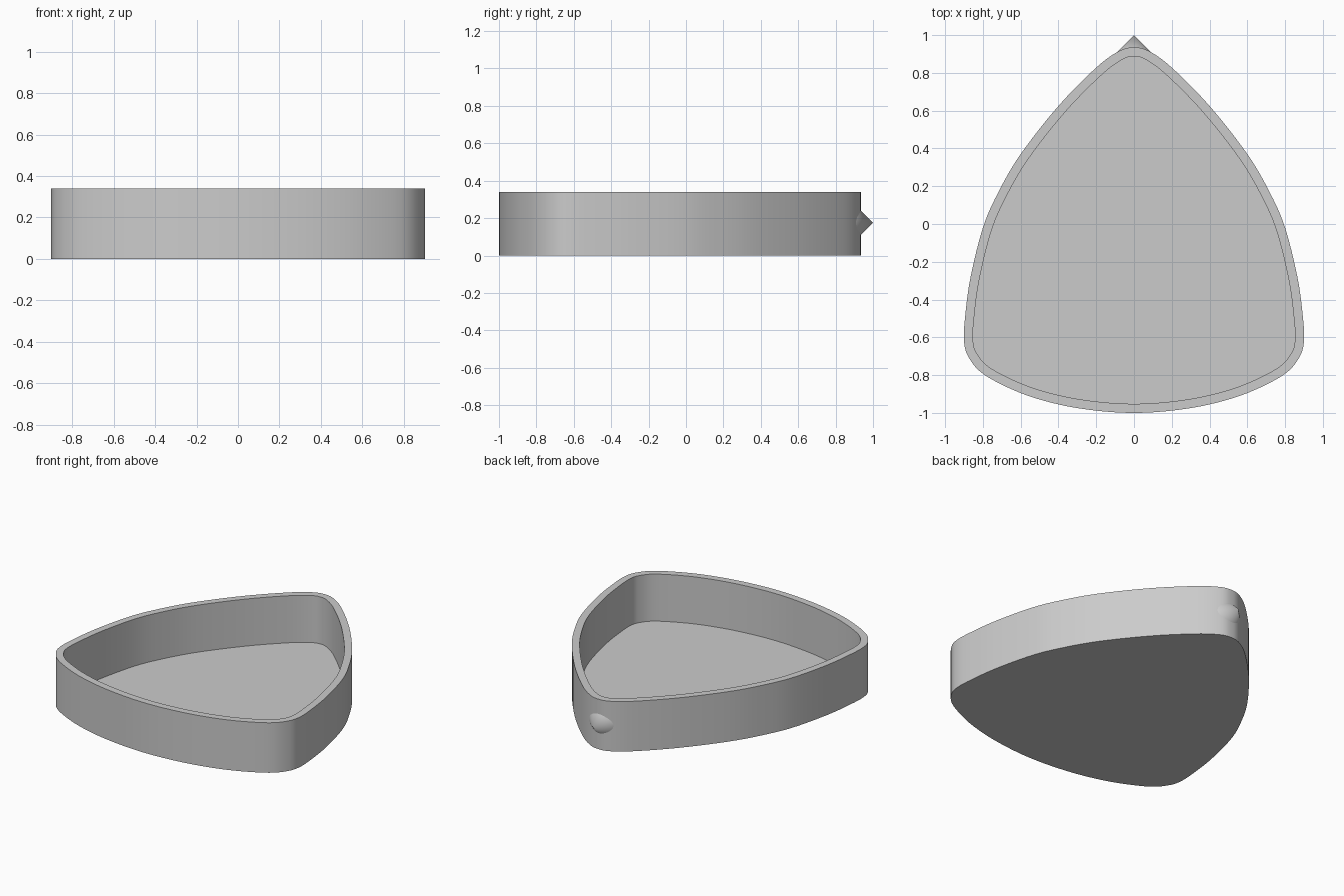
import bpy
import bmesh
import math
from mathutils import Vector

cube = bpy.data.objects.get("Cube")
if cube:
    bpy.data.objects.remove(cube, do_unlink=True)

HEIGHT, FLOOR, WALL = 0.34, 0.02, 0.048
STEPS = 6

grey = bpy.data.materials.new("light_grey")
grey.use_nodes = True
colour = (0.6, 0.6, 0.6, 1)
grey.diffuse_color = colour
grey.node_tree.nodes["Principled BSDF"].inputs["Base Color"].default_value = colour

# Right half of the rounded triangle, back tip to front middle
half = [(0, 0.935), (0.08, 0.915), (0.2, 0.828), (0.4, 0.625), (0.6, 0.37),
        (0.72, 0.165), (0.8, -0.02), (0.865, -0.28), (0.893, -0.48),
        (0.9, -0.62), (0.873, -0.71), (0.79, -0.8), (0.6, -0.895),
        (0.4, -0.955), (0.2, -0.988), (0, -1)]
control = [Vector(p) for p in half]
control += [Vector((-p.x, p.y)) for p in reversed(control[1:-1])]


def smooth_loop(pts):
    """Closed Catmull-Rom curve through the points."""
    out = []
    n = len(pts)
    for i in range(n):
        a, b, c, d = (pts[(i + k) % n] for k in (-1, 0, 1, 2))
        for s in range(STEPS):
            t = s / STEPS
            out.append(0.5 * (2 * b + (c - a) * t + (2 * a - 5 * b + 4 * c - d) * t * t
                              + (3 * b - a - 3 * c + d) * t ** 3))
    return out


def inset(pts, dist):
    """Move a clockwise loop inwards along its normals."""
    out = []
    for i, p in enumerate(pts):
        d = (pts[(i + 1) % len(pts)] - pts[i - 1]).normalized()
        out.append(p + Vector((d.y, -d.x)) * dist)
    return out


def finish(obj):
    obj.data.materials.append(grey)
    bpy.ops.object.select_all(action='DESELECT')
    obj.select_set(True)
    bpy.context.view_layer.objects.active = obj
    bpy.ops.object.shade_smooth_by_angle(angle=math.radians(35))


# Tray: bottom, outer wall, rim, inner wall and floor in one shell
outer = smooth_loop(control)
inner = inset(outer, WALL)
bm = bmesh.new()
rings = [[bm.verts.new((p.x, p.y, z)) for p in loop]
         for loop, z in ((outer, 0), (outer, HEIGHT), (inner, HEIGHT), (inner, FLOOR))]
for low, high in zip(rings, rings[1:]):
    for i in range(len(low)):
        j = (i + 1) % len(low)
        bm.faces.new((low[i], low[j], high[j], high[i]))
bm.faces.new(rings[0])
bm.faces.new(rings[-1])
bmesh.ops.recalc_face_normals(bm, faces=bm.faces)
mesh = bpy.data.meshes.new("tray")
bm.to_mesh(mesh)
bm.free()
tray = bpy.data.objects.new("tray", mesh)
bpy.context.collection.objects.link(tray)
finish(tray)

# Pointed stud on the back tip
bpy.ops.mesh.primitive_cone_add(vertices=32, radius1=0.1, radius2=0, depth=0.1,
                                location=(0, 0.95, 0.175),
                                rotation=(-math.pi / 2, 0, 0))
stud = bpy.context.object
stud.name = "back_stud"
finish(stud)
